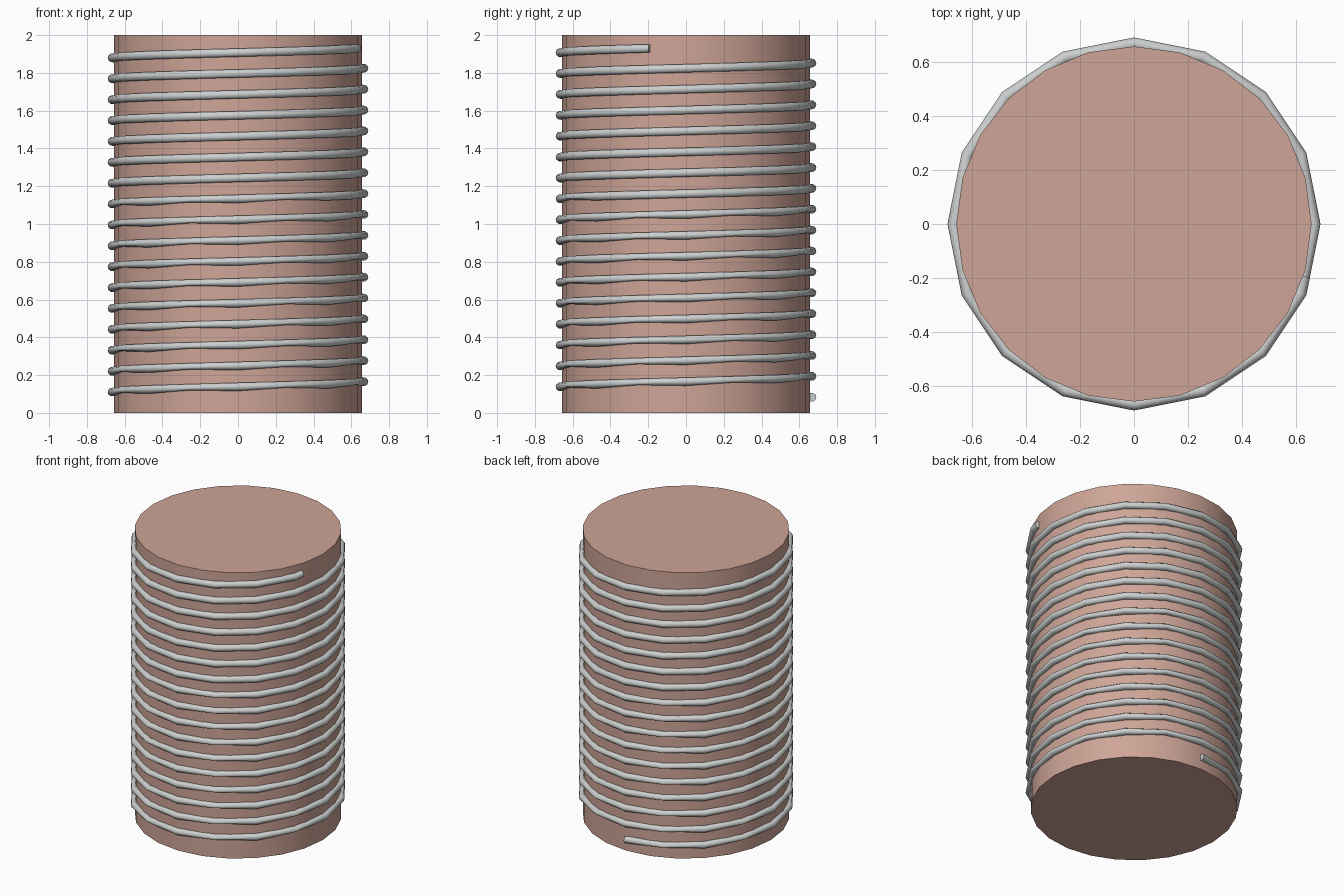
import bpy, bmesh, math

if "Cube" in bpy.data.objects:
    bpy.data.objects.remove(bpy.data.objects["Cube"])

def material(name, rgb):
    m = bpy.data.materials.new(name)
    m.diffuse_color = (*rgb, 1)
    m.use_nodes = True
    m.node_tree.nodes["Principled BSDF"].inputs["Base Color"].default_value = m.diffuse_color
    return m

pink = material("dusty_pink", (0.62, 0.375, 0.31))
grey = material("pale_grey", (0.60, 0.625, 0.62))

def finish(ob, mat, angle):
    ob.data.materials.append(mat)
    bpy.ops.object.select_all(action='DESELECT')
    ob.select_set(True)
    bpy.context.view_layer.objects.active = ob
    bpy.ops.object.shade_smooth_by_angle(angle=math.radians(angle))

# Solid core drum: 24 sides with a vertex on each axis
bpy.ops.mesh.primitive_cylinder_add(vertices=24, radius=0.657, depth=2, location=(0, 0, 1))
core = bpy.context.object
core.name = "core_drum"
finish(core, pink, 40)

# Wire coil: 16 straight pieces per turn, rising counterclockwise
STEP, PITCH = 22.5, 0.1106
START, END = 90.0, 6103.0
COIL_R, WIRE_R, SIDES = 0.667, 0.023, 10

def coil_radius(deg):
    # distance to the chord between neighbouring coil corners
    off = deg % STEP - STEP / 2
    return COIL_R * math.cos(math.radians(STEP / 2)) / math.cos(math.radians(off))

angles = [START + i * STEP for i in range(int((END - START) // STEP) + 1)] + [END]
bm = bmesh.new()
rings = []
for deg in angles:
    a = math.radians(deg)
    z = 0.11 + (deg - 180) / 360 * PITCH
    r = coil_radius(deg)
    # lower turns: underside sinks into the drum at every other corner
    sunk = z < 1.15 and round(deg / STEP) % 2 == 1
    ring = []
    for k in range(SIDES):
        t = 2 * math.pi * k / SIDES
        dr, dz = WIRE_R * math.cos(t), WIRE_R * math.sin(t)
        if sunk and dz < -0.001:
            dz *= 0.5
        ring.append(bm.verts.new(((r + dr) * math.cos(a), (r + dr) * math.sin(a), z + dz)))
    rings.append(ring)
for p, q in zip(rings, rings[1:]):
    for k in range(SIDES):
        n = (k + 1) % SIDES
        bm.faces.new((p[k], p[n], q[n], q[k]))
bm.faces.new(rings[0])
bm.faces.new(rings[-1])
bmesh.ops.recalc_face_normals(bm, faces=bm.faces)
mesh = bpy.data.meshes.new("wire_coil")
bm.to_mesh(mesh)
bm.free()
coil = bpy.data.objects.new("wire_coil", mesh)
bpy.context.collection.objects.link(coil)
finish(coil, grey, 50)
